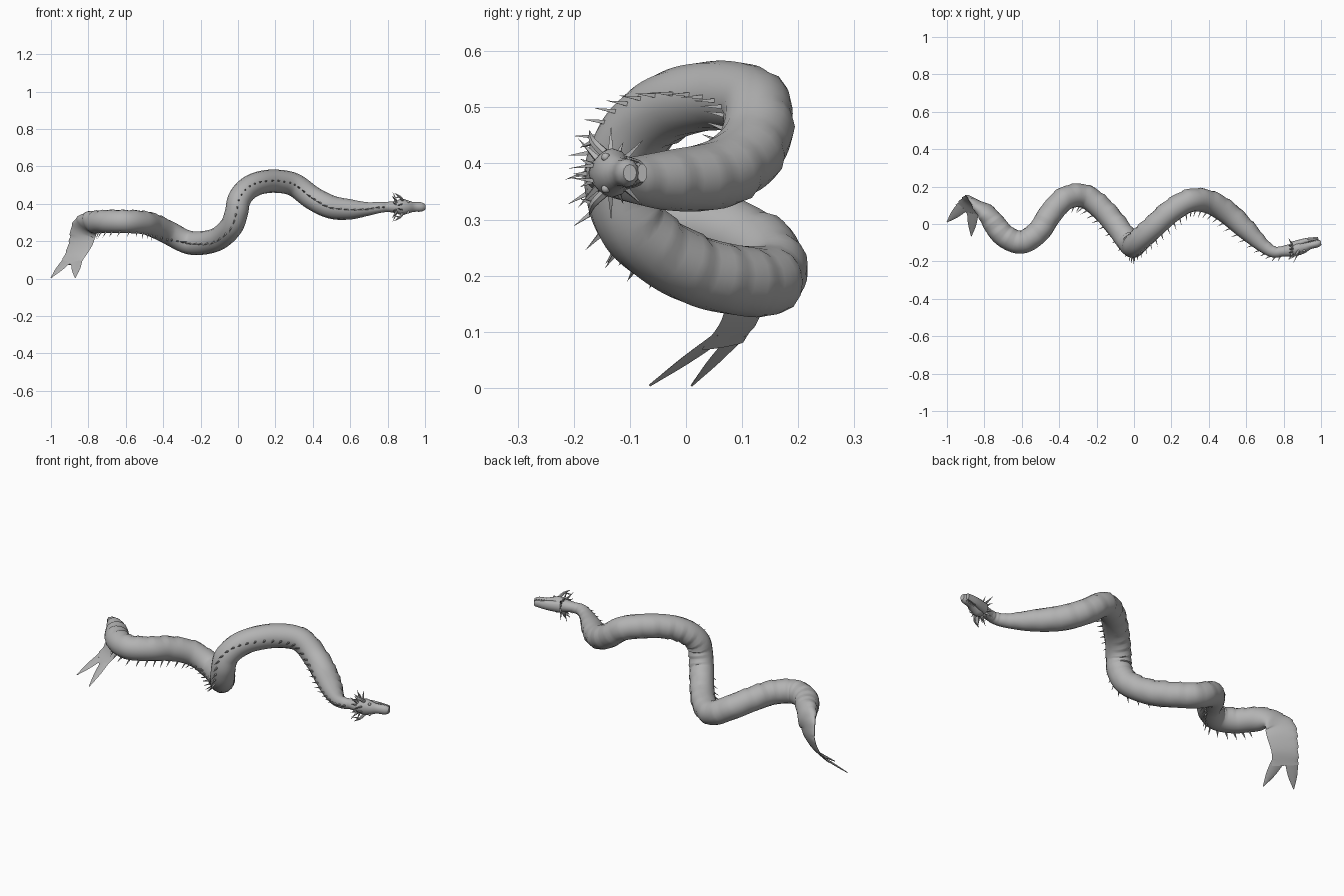
import bpy, bmesh, math
from mathutils import Vector

cube = bpy.data.objects.get("Cube")
if cube:
    bpy.data.objects.remove(cube, do_unlink=True)

grey = bpy.data.materials.new("plain grey")
grey.use_nodes = True
GREY = (0.45, 0.45, 0.45, 1)
grey.diffuse_color = GREY
grey.node_tree.nodes["Principled BSDF"].inputs["Base Color"].default_value = GREY


def finish(name, bm, angle=50):
    """Turn a bmesh into a smooth-shaded named object."""
    bmesh.ops.recalc_face_normals(bm, faces=bm.faces)
    mesh = bpy.data.meshes.new(name)
    bm.to_mesh(mesh)
    bm.free()
    mesh.materials.append(grey)
    obj = bpy.data.objects.new(name, mesh)
    bpy.context.collection.objects.link(obj)
    bpy.ops.object.select_all(action="DESELECT")
    obj.select_set(True)
    bpy.context.view_layer.objects.active = obj
    bpy.ops.object.shade_smooth_by_angle(angle=math.radians(angle))


def spline(stations, steps):
    """Catmull-Rom through stations of any width."""
    pts = [Vector(s) for s in stations]
    pts = [2 * pts[0] - pts[1]] + pts + [2 * pts[-1] - pts[-2]]
    out = []
    for a, b, c, d in zip(pts, pts[1:], pts[2:], pts[3:]):
        for k in range(steps):
            t = k / steps
            out.append((2 * b + (c - a) * t + (2 * a - 5 * b + 4 * c - d) * t * t
                        + (3 * b - a - 3 * c + d) * t ** 3) / 2)
    return out + [pts[-2]]


def frames(samples, dorsal):
    """Give position, tangent, dorsal and side directions plus both radii."""
    out = []
    last = len(samples) - 1
    for i, s in enumerate(samples):
        p = Vector(s[:3])
        tan = Vector(samples[min(i + 1, last)][:3]) - Vector(samples[max(i - 1, 0)][:3])
        tan.normalize()
        d = dorsal(p.x)
        d = (d - tan * d.dot(tan)).normalized()
        out.append((p, tan, d, tan.cross(d), s[3], s[4]))
    return out


def loft(bm, rings, sides=16, plated=False):
    """Skin elliptical rings; plated adds overlapping belly steps."""
    previous = first = None
    for i, (p, tan, d, side, ra, rb) in enumerate(rings):
        ring = []
        for k in range(sides):
            a = math.tau * k / sides
            swell = 1
            if plated and math.cos(a) < -0.6:
                swell = 1 + 0.08 * (i % 5) / 4 - 0.03
            ring.append(bm.verts.new(p + (d * ra * math.cos(a) + side * rb * math.sin(a)) * swell))
        if previous:
            for k in range(sides):
                n = (k + 1) % sides
                bm.faces.new((previous[k], previous[n], ring[n], ring[k]))
        first = first or ring
        previous = ring
    bm.faces.new(first)
    bm.faces.new(previous)


def spike(bm, base, tip, radius):
    """Four-sided thorn."""
    axis = (tip - base).normalized()
    u = axis.orthogonal().normalized()
    v = axis.cross(u)
    foot = [bm.verts.new(base + o * radius) for o in (u, v, -u, -v)]
    top = bm.verts.new(tip)
    for k in range(4):
        bm.faces.new((foot[k], foot[(k + 1) % 4], top))


# Back direction: sideways at the head, rolling under, then along the tail blade
BACK, UNDER, BLADE = Vector((0, -1, 0)), Vector((0, -.5, -.87)), Vector((.87, -.5, 0))


def body_back(x):
    if x > -.65:
        return BACK.slerp(UNDER, min(1, max(0, (-.25 - x) / .25)))
    return UNDER.slerp(BLADE, min(1, max(0, (-.72 - x) / .09)))


# Serpent body
coils = [(.8, -.145, .383, .026), (.75, -.15, .38, .03), (.69, -.115, .372, .037),
         (.6, -.03, .37, .054), (.5, .06, .382, .062), (.4, .118, .43, .063),
         (.3, .125, .502, .062), (.2, .07, .521, .062), (.11, -.01, .51, .062),
         (.045, -.07, .475, .062), (.005, -.11, .42, .062), (-.008, -.118, .355, .062),
         (-.035, -.088, .28, .062), (-.1, 0, .217, .062), (-.18, .09, .192, .063),
         (-.27, .15, .195, .063), (-.37, .135, .245, .063), (-.45, .05, .283, .063),
         (-.51, -.04, .3, .062), (-.6, -.097, .305, .062), (-.69, -.065, .305, .062),
         (-.75, .005, .303, .06)]
blade = [(-.795, .07, .295, .064, .04), (-.825, .108, .255, .076, .016),
         (-.838, .115, .2, .075, .01), (-.868, .1, .13, .065, .006), (-.9, .065, .075, .064, .004)]
body_rings = frames(spline([c + c[-1:] for c in coils] + blade, 8), body_back)
bm = bmesh.new()
loft(bm, body_rings, plated=True)
finish("body", bm)

# Forked tail fin
bm = bmesh.new()
end, reach = Vector(blade[-1][:3]) + Vector((.01, .01, .016)), .032
for sign, tip in ((-1, (-1, .01, .004)), (1, (-.87, -.065, .004))):
    root = end + BLADE * reach * sign
    prong = [(*root, reach, .004), (*root.lerp(Vector(tip), .5), .023, .004), (*tip, .002, .002)]
    loft(bm, frames(spline(prong, 3), lambda x: BLADE), 8)
finish("tail_fork", bm)

# Row of thorns along the back
bm = bmesh.new()
for p, tan, d, side, ra, rb in body_rings[4::3]:
    if p.x > -.74:
        spike(bm, p + d * ra * .92, p + d * (ra * 1.4 + .01) + tan * .016, .006)
finish("back_spines", bm, 20)

# Skull and upper jaw
bm = bmesh.new()
skull = [(.78, -.148, .384, .026, .025), (.84, -.14, .383, .034, .032),
         (.875, -.132, .383, .036, .044), (.905, -.126, .383, .031, .036),
         (.94, -.114, .383, .021, .026), (.98, -.104, .383, .021, .025), (1, -.1, .383, .012, .015)]
loft(bm, frames(spline(skull, 3), lambda x: BACK), 12)
finish("head", bm)

# Lower jaw
bm = bmesh.new()
jaw = [(.85, -.115, .383, .022, .032), (.92, -.09, .383, .015, .025), (.985, -.078, .383, .009, .017)]
loft(bm, frames(spline(jaw, 4), lambda x: BACK), 10)
finish("lower_jaw", bm)

# Paired eyes, teeth, horns and frill, mirrored across the head
centre = Vector((.85, -.135, .383))
eyes, teeth, horns, frill = (bmesh.new() for _ in range(4))
for s in (-1, 1):
    ball = bmesh.ops.create_uvsphere(eyes, u_segments=10, v_segments=6, radius=.008)["verts"]
    bmesh.ops.translate(eyes, verts=ball, vec=(.91, -.143, .383 + s * .028))
    for k in range(5):
        x = .93 + k * .013
        root = Vector((x, -.1 + k * .001, .383 + s * (.022 - k * .001)))
        spike(teeth, root, root + Vector((0, .014, 0)), .003)
    # long curved horn with side branches
    start = Vector((.88, -.145, .383 + s * .035))
    bend = Vector((.865, -.165, .383 + s * .055))
    tip = Vector((.835, -.172, .383 + s * .075))
    horn = [(*start, .009, .009), (*bend, .007, .007), (*tip, .001, .001)]
    loft(horns, frames(spline(horn, 4), lambda x: BACK), 6)
    spike(horns, bend, bend + Vector((-.035, -.025, -s * .01)), .006)
    spike(horns, start + Vector((0, -.01, -s * .02)), Vector((.85, -.21, .383 + s * .008)), .006)
    # fan of frill thorns behind the cheeks
    for k in range(7):
        a = math.radians(25 + 22 * k)
        out = Vector((0, -math.cos(a), s * math.sin(a)))
        length = .085 if k % 2 else .06
        spike(frill, centre + out * .026, centre + out * length + Vector((-.025, 0, 0)), .008)
finish("eyes", eyes)
finish("teeth", teeth, 20)
finish("horns", horns)
finish("cheek_frill", frill, 20)
